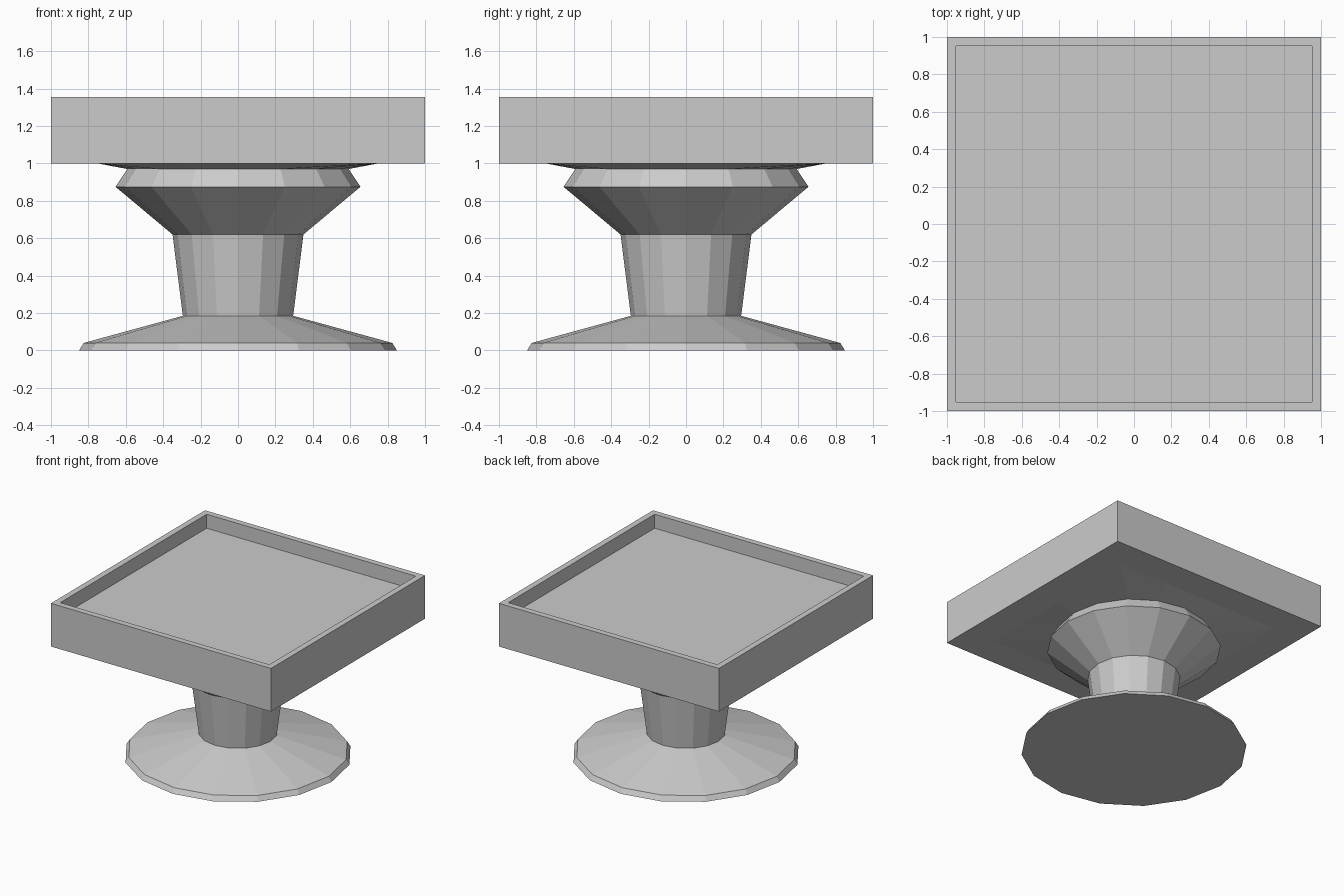
import bpy
import bmesh
from math import cos, sin, pi

SIDES = 16

cube = bpy.data.objects.get("Cube")
if cube:
    bpy.data.objects.remove(cube, do_unlink=True)

stone = bpy.data.materials.new("plain_grey")
stone.use_nodes = True
GREY = (0.6, 0.6, 0.6, 1)
stone.diffuse_color = GREY
stone.node_tree.nodes["Principled BSDF"].inputs["Base Color"].default_value = GREY


def finish(name, bm):
    bmesh.ops.recalc_face_normals(bm, faces=bm.faces)
    mesh = bpy.data.meshes.new(name)
    bm.to_mesh(mesh)
    bm.free()
    mesh.materials.append(stone)
    obj = bpy.data.objects.new(name, mesh)
    bpy.context.collection.objects.link(obj)
    return obj


def ring(bm, radius, z, square=False):
    """A ring of points, pushed out onto a square outline if asked."""
    verts = []
    for i in range(SIDES):
        a = 2 * pi * i / SIDES
        r = radius / max(abs(cos(a)), abs(sin(a))) if square else radius
        verts.append(bm.verts.new((r * cos(a), r * sin(a), z)))
    return verts


def bridge(bm, low, high):
    for i in range(SIDES):
        j = (i + 1) % SIDES
        bm.faces.new((low[i], low[j], high[j], high[i]))


# Turned pedestal: foot, stem and cup, flaring to a square under the tray
profile = [(0.85, 0), (0.825, 0.04), (0.295, 0.185),
           (0.35, 0.62), (0.655, 0.875), (0.592, 0.97)]
bm = bmesh.new()
rings = [ring(bm, r, z) for r, z in profile]
rings.append(ring(bm, 0.75, 1.0, square=True))
for low, high in zip(rings, rings[1:]):
    bridge(bm, low, high)
bm.faces.new(rings[0])
bm.faces.new(rings[-1])
finish("pedestal", bm)

# Square tray with a recessed floor
bm = bmesh.new()
bmesh.ops.create_cube(bm, size=1)
for v in bm.verts:
    v.co.x *= 2
    v.co.y *= 2
    v.co.z = 1.0 if v.co.z < 0 else 1.355
bm.normal_update()
top = max(bm.faces, key=lambda f: f.normal.z)
bmesh.ops.inset_region(bm, faces=[top], thickness=0.07)
floor = bmesh.ops.extrude_face_region(bm, geom=[top])["geom"]
bmesh.ops.delete(bm, geom=[top], context='FACES_ONLY')
for v in floor:
    if isinstance(v, bmesh.types.BMVert):
        v.co.z = 1.24
finish("tray", bm)
